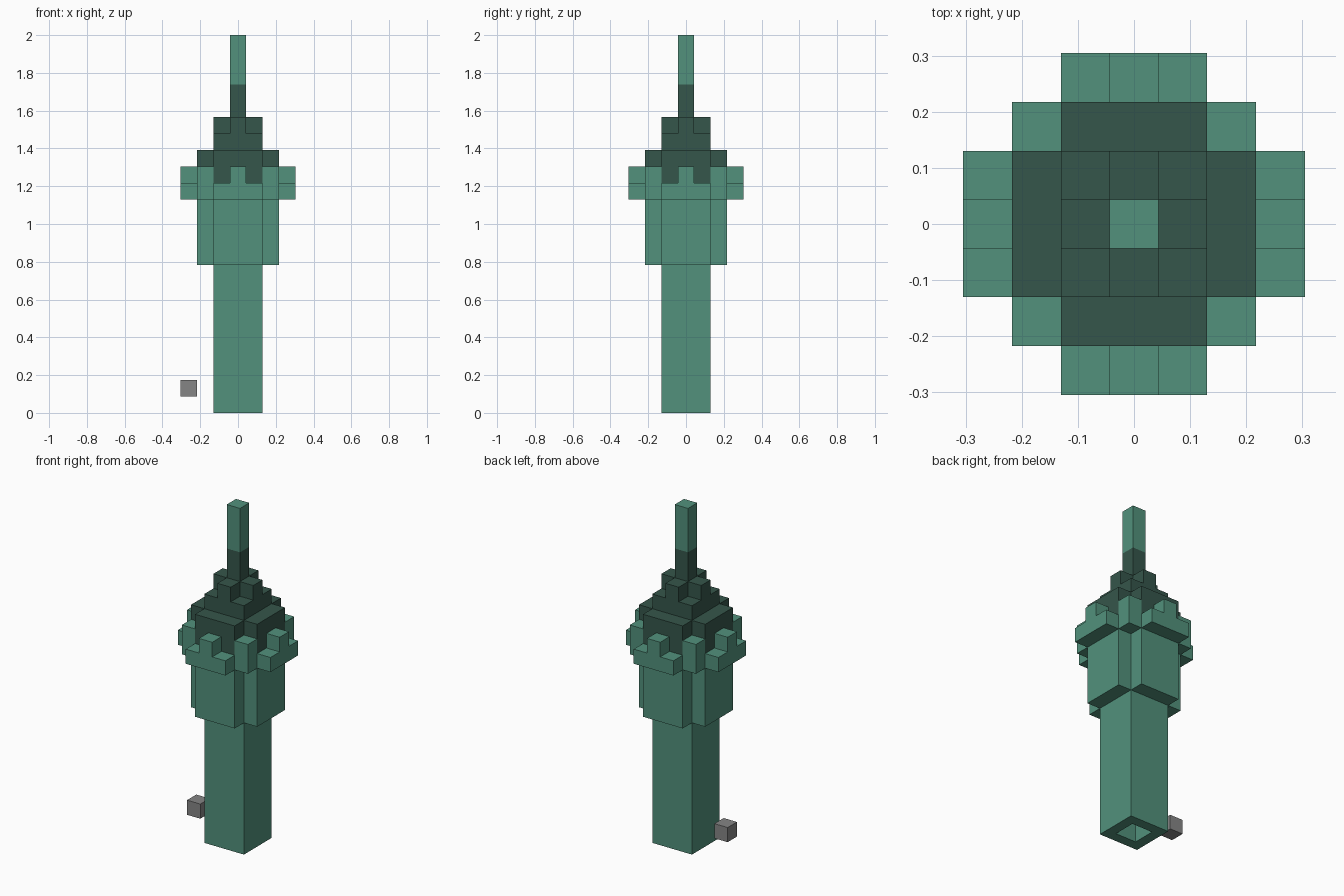
import bpy, bmesh

cube = bpy.data.objects.get("Cube")
if cube:
    bpy.data.objects.remove(cube, do_unlink=True)

U = 2 / 23  # one block


def material(name, rgb):
    mat = bpy.data.materials.new(name)
    mat.use_nodes = True
    mat.diffuse_color = (*rgb, 1)
    mat.node_tree.nodes["Principled BSDF"].inputs["Base Color"].default_value = (*rgb, 1)
    return mat


GREEN = material("sea green", (0.084, 0.285, 0.202))
DARK = material("dark green", (0.036, 0.093, 0.070))
GREY = material("grey", (0.235, 0.235, 0.235))

# Quarter outlines in blocks, repeated by quarter turns
POLE = [(0.5, 0.5)]
SQUARE = [(1.5, 1.5)]
CROSS = [(2.5, 1.5), (1.5, 1.5), (1.5, 2.5)]
SMALL_CROSS = [(1.5, 0.5), (0.5, 0.5), (0.5, 1.5)]
ROUND = [(3.5, 1.5), (2.5, 1.5), (2.5, 2.5), (1.5, 2.5), (1.5, 3.5)]


def prism(name, quarter, z0, z1, mat, centre=(0, 0), bore=0):
    outline, part = [], list(quarter)
    for _ in range(4):
        outline += part
        part = [(-y, x) for x, y in part]
    bm = bmesh.new()
    rings = [[bm.verts.new(((x + centre[0]) * U, (y + centre[1]) * U, z * U))
              for x, y in outline] for z in (z0, z1)]
    base = bm.faces.new(rings[0][::-1])
    bm.faces.new(rings[1])
    n = len(outline)
    for i in range(n):
        j = (i + 1) % n
        bm.faces.new((rings[0][i], rings[0][j], rings[1][j], rings[1][i]))
    bm.normal_update()
    if bore:  # square hole up into the base
        bmesh.ops.inset_individual(bm, faces=[base], thickness=U)
        bm.normal_update()
        bmesh.ops.inset_individual(bm, faces=[base], thickness=0, depth=-bore * U)
    mesh = bpy.data.meshes.new(name)
    bm.to_mesh(mesh)
    bm.free()
    mesh.materials.append(mat)
    obj = bpy.data.objects.new(name, mesh)
    bpy.context.collection.objects.link(obj)
    return obj


# Tower body
prism("shaft", SQUARE, 0, 9, GREEN, bore=8)
prism("upper_body", CROSS, 9, 13, GREEN)
prism("parapet_ledge", ROUND, 13, 14, GREEN)

# Battlements: one in the middle of each side, one on each diagonal
for x, y in [(3, 0), (2, 2)]:
    for turn in range(4):
        prism("battlement", POLE, 14, 15, GREEN, (x, y))
        x, y = -y, x

# Stepped roof and spire
prism("roof_base", CROSS, 14, 16, DARK)
prism("roof_step", SQUARE, 16, 17, DARK)
prism("roof_top", SMALL_CROSS, 17, 18, DARK)
prism("spire_base", POLE, 18, 20, DARK)
prism("spire_tip", POLE, 20, 23, GREEN)

# Loose block beside the shaft
prism("side_block", POLE, 1, 2, GREY, (-3, 0))
